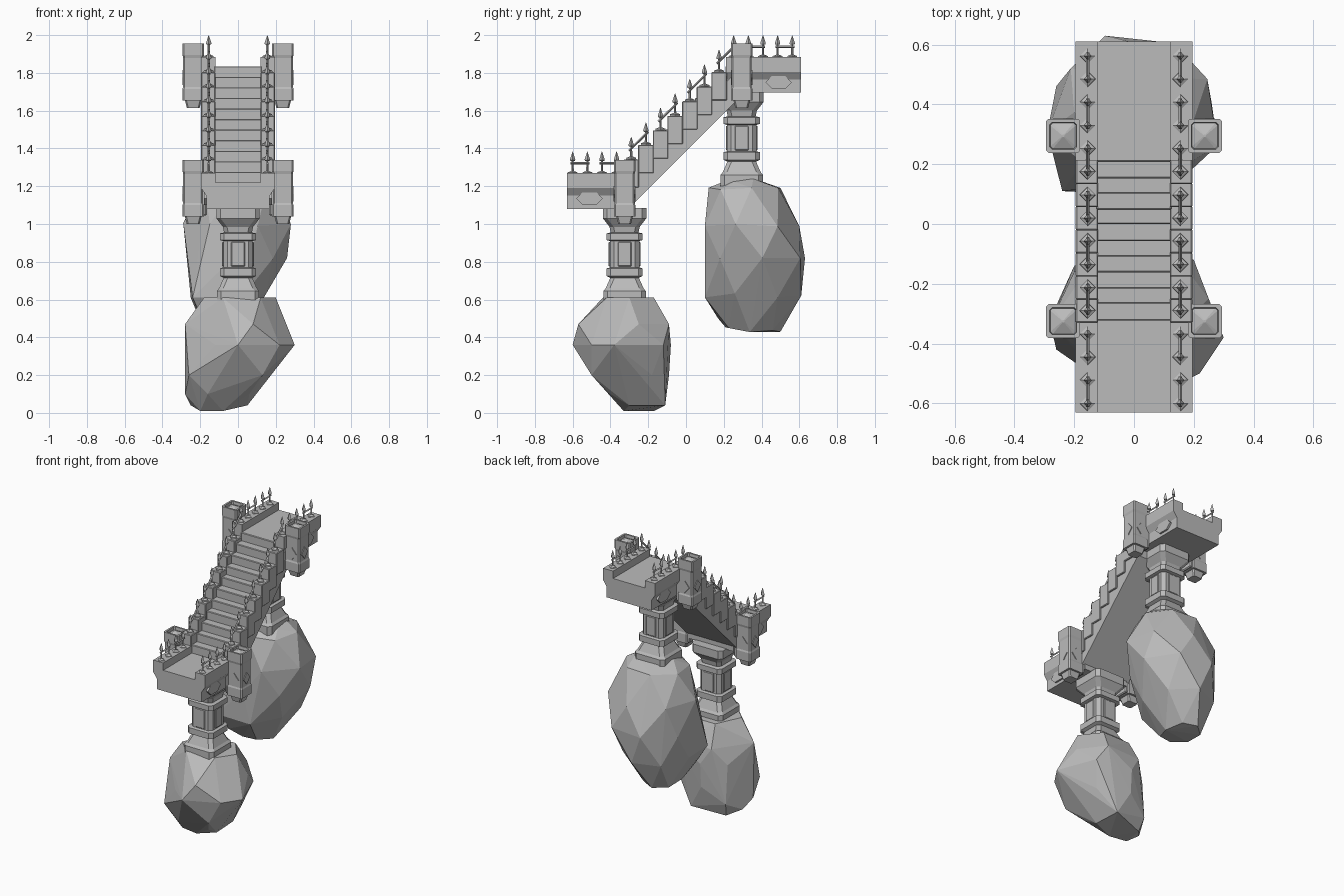
import bpy, bmesh, math, random
from mathutils import Vector

random.seed(4)
cube = bpy.data.objects.get("Cube")
if cube:
    bpy.data.objects.remove(cube, do_unlink=True)

stone = bpy.data.materials.new("grey_stone")
stone.use_nodes = True
GREY = (0.5, 0.5, 0.5, 1)
stone.diffuse_color = GREY
stone.node_tree.nodes["Principled BSDF"].inputs["Base Color"].default_value = GREY


def finish(name, bm, bevel=0):
    bmesh.ops.recalc_face_normals(bm, faces=bm.faces)
    mesh = bpy.data.meshes.new(name)
    bm.to_mesh(mesh)
    bm.free()
    mesh.materials.append(stone)
    ob = bpy.data.objects.new(name, mesh)
    bpy.context.collection.objects.link(ob)
    if bevel:
        mod = ob.modifiers.new("worn_edges", 'BEVEL')
        mod.width, mod.segments = bevel, 1
    return ob


def bridge(name, rings, bevel=0):
    """Skin a list of equal rings and cap both ends."""
    bm = bmesh.new()
    loops = [[bm.verts.new(p) for p in ring] for ring in rings]
    n = len(loops[0])
    for a, b in zip(loops, loops[1:]):
        for i in range(n):
            j = (i + 1) % n
            bm.faces.new((a[i], a[j], b[j], b[i]))
    bm.faces.new(loops[0])
    bm.faces.new(loops[-1])
    return finish(name, bm, bevel)


def prism(name, outline, axis, a, b, bevel=0):
    """Extrude a 2D outline along x (y, z outline) or y (x, z outline)."""
    def place(p, t):
        return (t, p[0], p[1]) if axis == 'x' else (p[0], t, p[1])
    return bridge(name, [[place(p, t) for p in outline] for t in (a, b)], bevel)


def box(name, x, y, z, bevel=0):
    outline = [(y[0], z[0]), (y[1], z[0]), (y[1], z[1]), (y[0], z[1])]
    return prism(name, outline, 'x', x[0], x[1], bevel)


def square_stack(name, cx, cy, dz, profile, chamfer):
    """Stack of chamfered squares, given as (height, half width)."""
    rings = []
    for z, h in profile:
        k = h - min(chamfer, h * 0.5)
        corners = [(h, -k), (h, k), (k, h), (-k, h), (-h, k), (-h, -k), (-k, -h), (k, -h)]
        rings.append([(cx + px, cy + py, z + dz) for px, py in corners])
    return bridge(name, rings)


def diamond_stack(name, base, profile):
    rings = []
    for z, r in profile:
        rings.append([(base[0] + r * px, base[1] + r * py, base[2] + z)
                      for px, py in ((1, 0), (0, 1), (-1, 0), (0, -1))])
    return bridge(name, rings)


def rod(name, a, b, r):
    a, b = Vector(a), Vector(b)
    side = Vector((r, 0, 0))
    up = side.cross(b - a).normalized() * r
    return bridge(name, [[p + side, p + up, p - side, p - up] for p in (a, b)])


def boulder(name, points):
    """Convex rock around a cloud of points."""
    bm = bmesh.new()
    for p in points:
        bm.verts.new(p)
    hull = bmesh.ops.convex_hull(bm, input=bm.verts)
    loose = [g for g in hull["geom_interior"] if isinstance(g, bmesh.types.BMVert)]
    bmesh.ops.delete(bm, geom=loose, context='VERTS')
    return finish(name, bm)


def oval(k, z, x0, x1, y0, y1, sides=7):
    """Uneven ring of points filling the given x and y range."""
    turn = k * 0.5 + random.uniform(-0.2, 0.2)
    angles = [(i + turn) * math.tau / sides for i in range(sides)]
    xs, ys = [math.cos(a) for a in angles], [math.sin(a) for a in angles]
    return [(x0 + (px - min(xs)) / (max(xs) - min(xs)) * (x1 - x0),
             y0 + (py - min(ys)) / (max(ys) - min(ys)) * (y1 - y0),
             z + random.uniform(-0.015, 0.015)) for px, py in zip(xs, ys)]


# Floating rocks
LOWER_ROCK = [
    (0.01, [(-0.2, -0.31), (-0.18, -0.17), (-0.08, -0.33)]),
    (0.04, [(0.05, -0.3), (0.04, -0.11), (-0.25, -0.25)]),
    (0.1, [(-0.28, -0.32), (-0.16, -0.41), (0.06, -0.4), (-0.2, -0.14)]),
    (0.2, [(-0.26, -0.42), (0.13, -0.5), (0.15, -0.18), (-0.05, -0.09)]),
    (0.36, [(-0.25, -0.28), (-0.12, -0.5), (0, -0.6), (0.22, -0.5), (0.3, -0.38),
            (0.2, -0.12), (-0.05, -0.08), (-0.2, -0.16)]),
    (0.47, [(-0.28, -0.33), (0.08, -0.57), (0.25, -0.25), (0.13, -0.09), (-0.12, -0.1)]),
    (0.61, [(-0.18, -0.34), (-0.08, -0.44), (0.12, -0.42), (0.2, -0.3), (0.1, -0.17), (-0.1, -0.17)])]
boulder("lower_rock", [(x, y, z) for z, ring in LOWER_ROCK for x, y in ring])

UPPER_ROCK = [
    (0.44, -0.18, 0.03, 0.21, 0.5), (0.62, -0.25, 0.15, 0.1, 0.61),
    (0.81, -0.26, 0.26, 0.1, 0.63), (1.0, -0.29, 0.28, 0.1, 0.6),
    (1.18, -0.2, 0.2, 0.12, 0.5), (1.23, -0.12, 0.12, 0.19, 0.42)]
cloud = [p for k, row in enumerate(UPPER_ROCK) for p in oval(k, *row)]
boulder("upper_rock", cloud + [(-0.19, 0.17, 0.5), (-0.24, 0.11, 0.61)])

COLUMN = [(0.58, 0.112), (0.645, 0.112), (0.66, 0.1), (0.715, 0.076), (0.725, 0.096),
          (0.765, 0.096), (0.77, 0.078), (0.91, 0.078), (0.915, 0.096), (0.95, 0.096),
          (0.955, 0.074), (0.985, 0.08), (1.03, 0.115), (1.085, 0.115)]
POST = [(1.0, 0.034), (1.04, 0.044), (1.04, 0.057), (1.1, 0.057), (1.11, 0.053), (1.265, 0.053),
        (1.28, 0.057), (1.34, 0.057), (1.34, 0.045), (1.32, 0.043), (1.338, 0.004)]
WALL = [(0.12, 1.22), (0.12, 1.27), (0.195, 1.27), (0.195, 1.19), (0.168, 1.15), (0.168, 1.08)]

# Landings, columns and posts, lower then upper
for tier, dy, dz, y0, y1 in (("lower", 0, 0, -0.63, -0.27), ("upper", 0.62, 0.615, 0.213, 0.61)):
    section = [(x, z + dz) for x, z in WALL]
    section += [(-x, z) for x, z in reversed(section)]
    prism(tier + "_landing", section, 'y', y0, y1)
    cy = dy - 0.325
    square_stack(tier + "_column", 0, cy, dz, COLUMN, 0.022)
    for w, d in ((0.036, 0.084), (0.084, 0.036)):
        box(tier + "_column_panel", (-w, w), (cy - d, cy + d), (0.775 + dz, 0.905 + dz), 0.004)
    hex_y = -0.51 if tier == "lower" else 0.49
    for s in (-1, 1):
        side = "_left" if s > 0 else "_right"
        px = 0.237 * s
        square_stack(tier + side + "_post", px, cy, dz, POST, 0.008)
        # Bracket joining post and landing, raised diamonds, and a side lozenge
        box(tier + side + "_bracket", (0.165 * s, 0.23 * s), (cy - 0.05, cy + 0.05),
            (1.045 + dz, 1.2 + dz), 0.006)
        zc = 1.16 + dz
        shape = [(0, -0.04), (0.034, 0), (0, 0.04), (-0.034, 0)]
        prism(tier + side + "_post_diamond", [(cy + u, zc + v) for u, v in shape],
              'x', px - 0.058, px + 0.058)
        prism(tier + side + "_post_diamond", [(px + u, zc + v) for u, v in shape],
              'y', cy - 0.058, cy + 0.058)
        zc = 1.135 + dz
        shape = [(-0.07, 0), (-0.035, -0.035), (0.035, -0.035), (0.07, 0), (0.035, 0.035), (-0.035, 0.035)]
        prism(tier + side + "_lozenge", [(hex_y + u, zc + v) for u, v in shape],
              'x', 0.16 * s, 0.18 * s)

# Sloping base of the stair
prism("stair_base", [(-0.28, 1.105), (0.26, 1.645), (0.26, 1.8), (-0.28, 1.25)], 'x', -0.185, 0.185)

# Treads, each a little uneven
STEPS = 11
run, rise = 0.58 / STEPS, 0.615 / STEPS
for i in range(STEPS):
    front = -0.32 + run * i + random.uniform(-0.003, 0.003)
    top = 1.22 + rise * (i + 1)
    box("stair_step", (-0.125, 0.125), (front, front + run + 0.02), (top - 0.09, top), 0.004)

# Stepped side blocks and railing spikes
SPIKE = [(-0.01, 0.028), (0.008, 0.026), (0.016, 0.006), (0.068, 0.005),
         (0.07, 0.013), (0.078, 0.014), (0.118, 0.001)]
PITCH = 0.0775
for s in (-1, 1):
    x = 0.155 * s
    tops = []
    for i in range(16):
        y = -0.6 + PITCH * i
        climb = min(max(i - 3, 0), 8)
        z = 1.265 + 0.077 * climb
        tops.append(Vector((x, y, z)))
        if 0 < climb < 8:
            box("side_block", (0.12 * s, 0.195 * s), (y - 0.041, y + 0.041), (z - 0.15, z), 0.004)
        diamond_stack("railing_spike", tops[-1], SPIKE)
    for a, b in zip(tops[::2], tops[1::2]):
        lift = Vector((0, 0, 0.057))
        reach = (b - a) * 0.15
        rod("railing_bar", a + lift - reach, b + lift + reach, 0.006)
